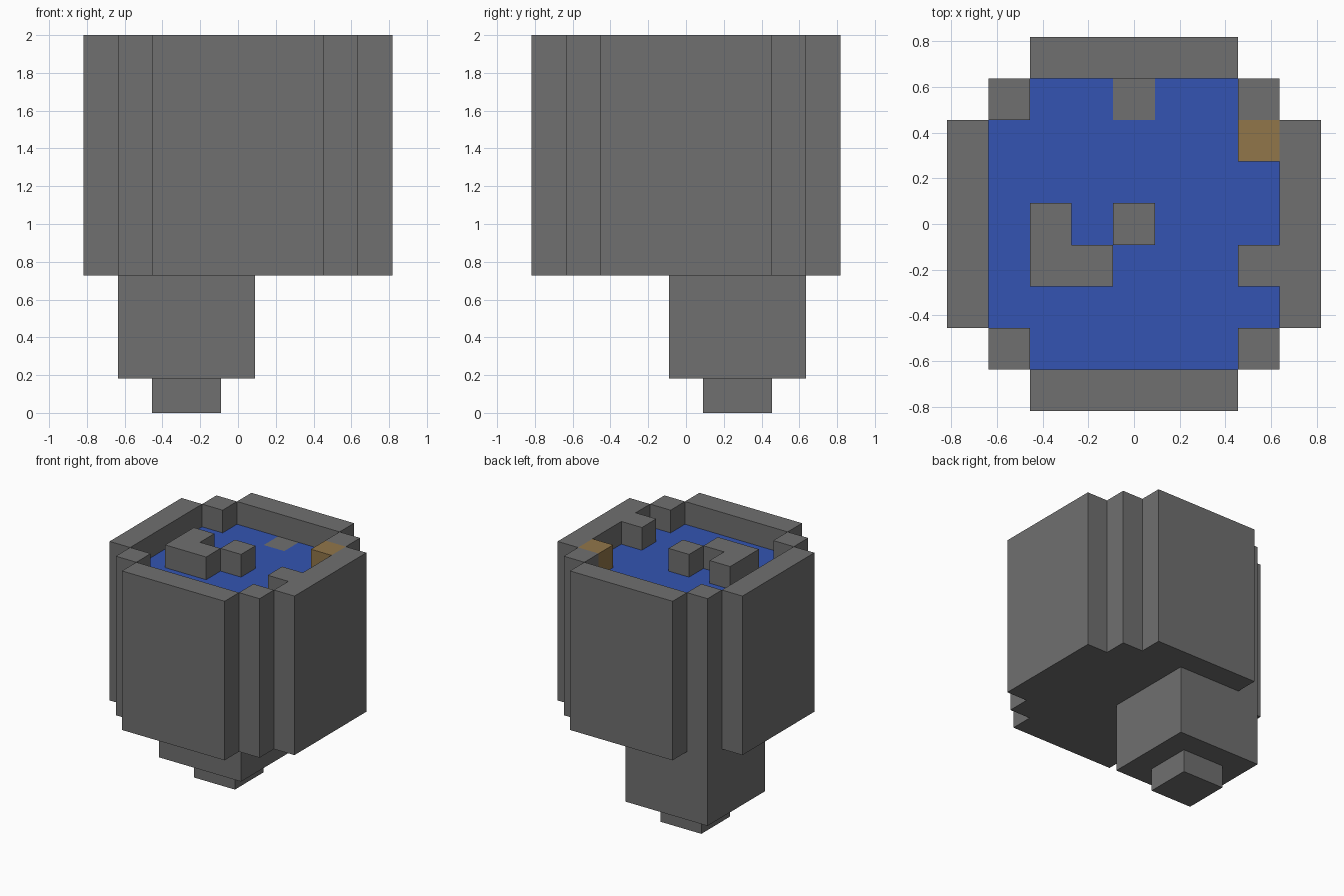
import bpy
import bmesh

U = 2 / 11      # edge of one block
HALF = 4.5      # plan is nine blocks wide

cube = bpy.data.objects.get("Cube")
if cube:
    bpy.data.objects.remove(cube, do_unlink=True)


def material(name, srgb):
    color = [((c / 255 + 0.055) / 1.055) ** 2.4 for c in srgb] + [1]
    mat = bpy.data.materials.new(name)
    mat.use_nodes = True
    mat.diffuse_color = color
    mat.node_tree.nodes["Principled BSDF"].inputs["Base Color"].default_value = color
    return mat


stone = material("stone grey", (112, 112, 112))
water = material("water blue", (51, 84, 178))
wood = material("wood brown", (145, 118, 74))


def prism(name, outline, bottom, top, mat):
    """Extrude a plan outline, given in blocks, between two layers."""
    bm = bmesh.new()
    verts = [bm.verts.new(((x - HALF) * U, (y - HALF) * U, bottom * U)) for x, y in outline]
    base = bm.faces.new(verts)
    raised = bmesh.ops.extrude_face_region(bm, geom=[base], use_keep_orig=True)
    for v in raised["geom"]:
        if isinstance(v, bmesh.types.BMVert):
            v.co.z = top * U
    bmesh.ops.recalc_face_normals(bm, faces=bm.faces)
    mesh = bpy.data.meshes.new(name)
    bm.to_mesh(mesh)
    bm.free()
    mesh.materials.append(mat)
    obj = bpy.data.objects.new(name, mesh)
    bpy.context.scene.collection.objects.link(obj)
    return obj


def rect(x0, y0, x1, y1):
    return [(x0, y0), (x1, y0), (x1, y1), (x0, y1)]


# Stepped underside
prism("lower_tip", rect(2, 5, 4, 7), 0, 1, stone)
prism("lower_block", rect(1, 4, 5, 8), 1, 4, stone)

# Basin walls, the left one with a ledge reaching inwards
prism("front_wall", rect(2, 0, 7, 1), 4, 11, stone)
prism("back_wall", rect(2, 8, 7, 9), 4, 11, stone)
prism("right_wall", rect(0, 2, 1, 7), 4, 11, stone)
prism("left_wall", rect(8, 2, 9, 7), 4, 11, stone)
prism("wall_ledge", rect(7, 3, 8, 4), 10, 11, stone)

# Corner posts
for side, x in (("right", 1), ("left", 7)):
    for end, y in (("front", 1), ("back", 7)):
        prism(f"{end}_{side}_post", rect(x, y, x + 1, y + 1), 4, 11, stone)

# Solid bed, and the pool above it with a stone notch at the back
front_edge = [(1, 2), (2, 2), (2, 1), (7, 1), (7, 2), (8, 2), (8, 7), (7, 7), (7, 8)]
back_edge = [(2, 8), (2, 7), (1, 7)]
notch = [(5, 8), (5, 7), (4, 7), (4, 8)]
prism("basin_bed", front_edge + back_edge, 4, 9, stone)
prism("pool", front_edge + notch + back_edge, 9, 10, water)
prism("sunken_stone", rect(4, 7, 5, 8), 9, 10, stone)

# Blocks standing in the pool
prism("corner_island", [(2, 3), (4, 3), (4, 4), (3, 4), (3, 5), (2, 5)], 10, 11, stone)
prism("centre_island", rect(4, 4, 5, 5), 10, 11, stone)
prism("wooden_block", rect(7, 6, 8, 7), 10, 11, wood)
